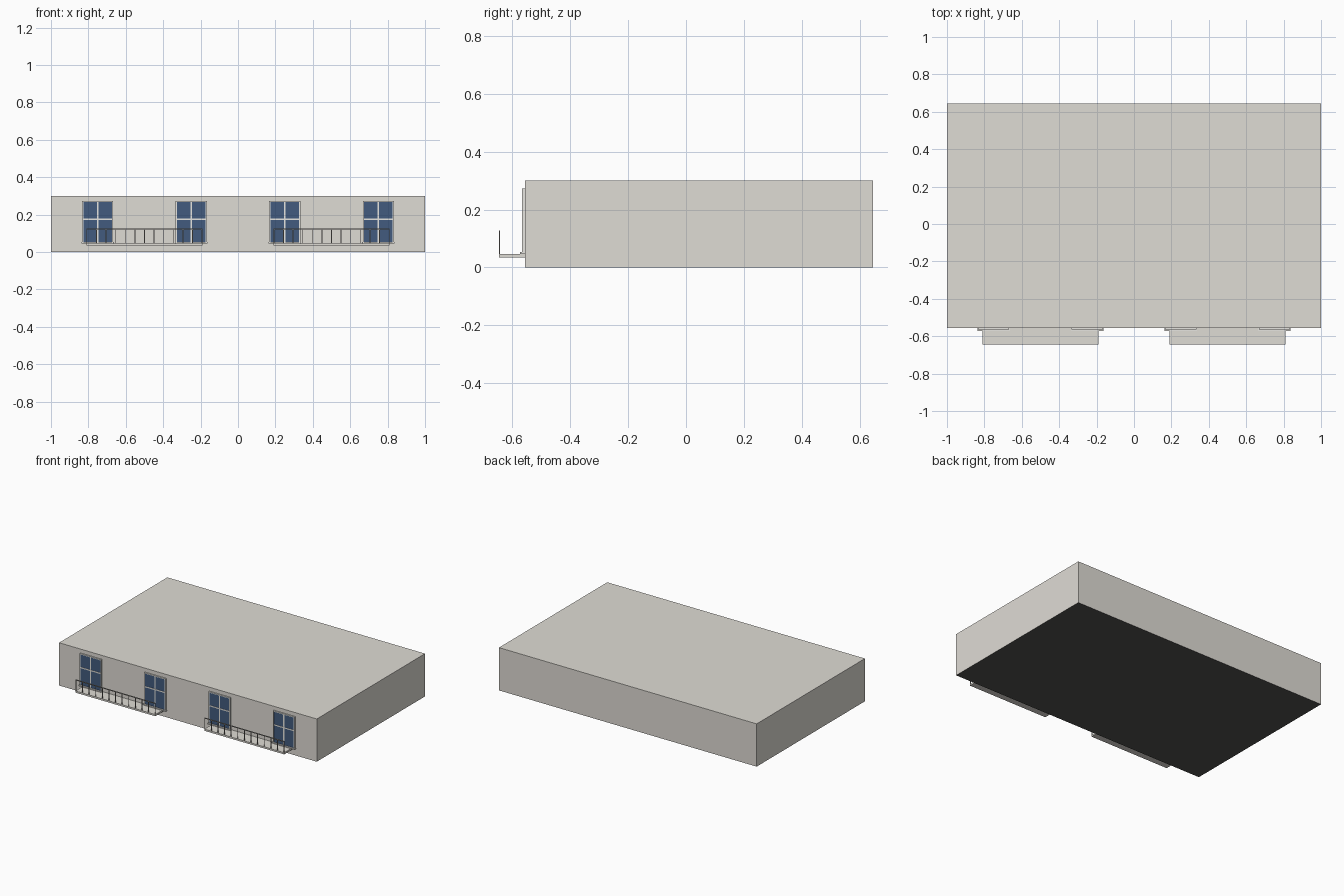
import bpy, bmesh
from mathutils import Matrix, Vector

if "Cube" in bpy.data.objects:
    bpy.data.objects.remove(bpy.data.objects["Cube"])


def material(name, rgb):
    m = bpy.data.materials.new(name)
    m.diffuse_color = (*rgb, 1)
    m.use_nodes = True
    m.node_tree.nodes["Principled BSDF"].inputs["Base Color"].default_value = m.diffuse_color
    return m


STONE = material("warm_stone", (0.74, 0.715, 0.665))
TRIM = material("pale_trim", (0.80, 0.79, 0.75))
GLASS = material("blue_glass", (0.055, 0.105, 0.21))
METAL = material("rail_grey", (0.42, 0.40, 0.37))
DARK = material("dark_underside", (0.085, 0.085, 0.08))


def boxes(name, mat, spans):
    """One object made of boxes, each given as (x0, x1, y0, y1, z0, z1)."""
    bm = bmesh.new()
    for x0, x1, y0, y1, z0, z1 in spans:
        centre = Vector(((x0 + x1) / 2, (y0 + y1) / 2, (z0 + z1) / 2))
        size = Matrix.Diagonal((x1 - x0, y1 - y0, z1 - z0, 1))
        bmesh.ops.create_cube(bm, size=1, matrix=Matrix.Translation(centre) @ size)
    mesh = bpy.data.meshes.new(name)
    bm.to_mesh(mesh)
    bm.free()
    mesh.materials.append(mat)
    ob = bpy.data.objects.new(name, mesh)
    bpy.context.collection.objects.link(ob)
    return ob


WALL = -0.555   # front wall plane
RAIL = -0.645   # front plane of the balcony railing

# building storey, with a dark underside
block = boxes("storey_block", STONE, [(-1, 1, WALL, 0.645, 0, 0.3)])
block.data.materials.append(DARK)
for face in block.data.polygons:
    if face.normal.z < -0.5:
        face.material_index = 1

# four tall windows with surround, sill and glazing bars
for i, c in enumerate((-0.75, -0.25, 0.25, 0.75)):
    boxes(f"window_glass_{i}", GLASS,
          [(c - 0.077, c + 0.077, WALL - 0.007, WALL, 0.05, 0.267)])
    boxes(f"window_frame_{i}", TRIM, [
        (c - 0.083, c - 0.077, WALL - 0.010, WALL, 0.05, 0.273),
        (c + 0.077, c + 0.083, WALL - 0.010, WALL, 0.05, 0.273),
        (c - 0.077, c + 0.077, WALL - 0.010, WALL, 0.267, 0.273),
    ])
    boxes(f"window_bars_{i}", TRIM, [
        (c - 0.004, c + 0.004, WALL - 0.009, WALL, 0.05, 0.267),
        (c - 0.077, c + 0.077, WALL - 0.009, WALL, 0.171, 0.179),
    ])
    boxes(f"window_sill_{i}", TRIM,
          [(c - 0.088, c + 0.088, WALL - 0.017, WALL, 0.046, 0.053)])

# two balconies, each with a slab and a flat front railing
for i, c in enumerate((-0.5, 0.5)):
    boxes(f"balcony_slab_{i}", STONE,
          [(c - 0.31, c + 0.31, RAIL, WALL, 0.035, 0.047)])
    bars = [(c - 0.31, c + 0.31, RAIL, RAIL + 0.004, 0.121, 0.127)]
    for k in range(13):
        x = c - 0.308 + k * 0.616 / 12
        bars.append((x - 0.002, x + 0.002, RAIL, RAIL + 0.004, 0.047, 0.121))
    boxes(f"balcony_railing_{i}", METAL, bars)
